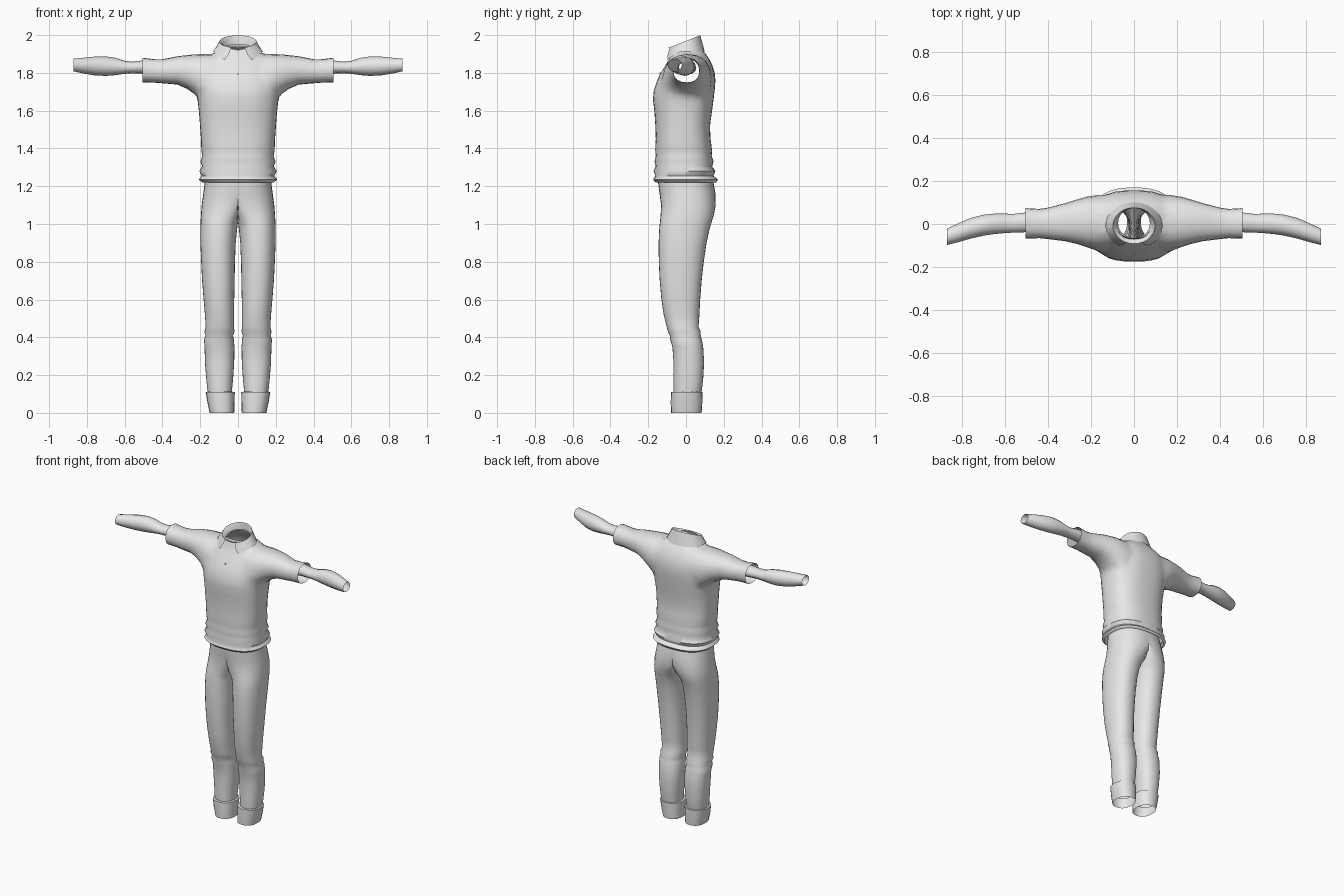
import bpy, bmesh, math
from mathutils import Vector

if "Cube" in bpy.data.objects:
    bpy.data.objects.remove(bpy.data.objects["Cube"])

grey = bpy.data.materials.new("plain_grey_cloth")
grey.diffuse_color = (0.8, 0.8, 0.8, 1)
grey.use_nodes = True
grey.node_tree.nodes["Principled BSDF"].inputs["Base Color"].default_value = grey.diffuse_color


def oval(lo_u, hi_u, lo_v, hi_v, n=24, power=2.0):
    """Closed superellipse filling the given box."""
    pts = []
    for i in range(n):
        a = 2 * math.pi * i / n
        c, s = math.cos(a), math.sin(a)
        c = 0 if abs(c) < 1e-9 else math.copysign(abs(c) ** (2 / power), c)
        s = 0 if abs(s) < 1e-9 else math.copysign(abs(s) ** (2 / power), s)
        pts.append(((lo_u + hi_u) / 2 + (hi_u - lo_u) / 2 * c,
                    (lo_v + hi_v) / 2 + (hi_v - lo_v) / 2 * s))
    return pts


def loft(name, rings, capped=False, closed=True):
    """Skin a list of equal-length point rings."""
    bm = bmesh.new()
    rows = [[bm.verts.new(p) for p in r] for r in rings]
    n = len(rows[0])
    for a, b in zip(rows, rows[1:]):
        for i in range(n if closed else n - 1):
            j = (i + 1) % n
            bm.faces.new((a[i], a[j], b[j], b[i]))
    if capped:
        bm.faces.new(rows[0])
        bm.faces.new(rows[-1])
    bmesh.ops.recalc_face_normals(bm, faces=bm.faces)
    me = bpy.data.meshes.new(name)
    bm.to_mesh(me)
    bm.free()
    ob = bpy.data.objects.new(name, me)
    bpy.context.collection.objects.link(ob)
    me.materials.append(grey)
    return ob


def activate(ob):
    bpy.ops.object.select_all(action='DESELECT')
    ob.select_set(True)
    bpy.context.view_layer.objects.active = ob


def smooth(ob, angle=45):
    activate(ob)
    bpy.ops.object.shade_smooth_by_angle(angle=math.radians(angle))


def mirror(ob):
    activate(ob)
    m = ob.modifiers.new("mirror", 'MIRROR')
    m.merge_threshold = 0.0005
    bpy.ops.object.modifier_apply(modifier=m.name)


# Shirt body: z, half width, front y, back y (rumpled hem at the bottom)
body = [(1.22, .190, -.160, .160), (1.235, .207, -.174, .170),
        (1.255, .192, -.162, .145), (1.28, .205, -.172, .156),
        (1.305, .189, -.160, .138), (1.33, .199, -.167, .146),
        (1.36, .188, -.160, .136), (1.39, .194, -.163, .138),
        (1.45, .196, -.160, .130), (1.52, .201, -.162, .127),
        (1.60, .208, -.168, .138), (1.66, .216, -.175, .146),
        (1.71, .222, -.170, .152), (1.76, .228, -.153, .156),
        (1.80, .228, -.133, .152), (1.84, .210, -.109, .140),
        (1.87, .185, -.092, .125), (1.90, .140, -.078, .105),
        (1.925, .092, -.070, .083), (1.94, .078, -.066, .077)]
shirt = loft("shirt", [[(x, y, z) for x, y in oval(-w, w, f, b, 40, 2.5)]
                       for z, w, f, b in body], capped=True)

# Short sleeves: x, low z, high z, front y, back y
sleeve = [(.05, 1.72, 1.87, -.08, .09), (.16, 1.63, 1.905, -.135, .143),
          (.22, 1.675, 1.904, -.113, .135), (.26, 1.715, 1.900, -.095, .120),
          (.32, 1.738, 1.888, -.080, .097), (.40, 1.745, 1.872, -.070, .076),
          (.44, 1.748, 1.872, -.066, .070), (.505, 1.75, 1.88, -.068, .074)]
for side in (-1, 1):
    cutter = loft("sleeve_helper", [[(side * x, y, z) for y, z in oval(f, b, lo, hi, 20, 2.3)]
                                    for x, lo, hi, f, b in sleeve], capped=True)
    activate(shirt)
    m = shirt.modifiers.new("join", 'BOOLEAN')
    m.operation, m.solver, m.object = 'UNION', 'EXACT', cutter
    bpy.ops.object.modifier_apply(modifier=m.name)
    bpy.data.objects.remove(cutter)

# Open the hem, neck and sleeve ends, then soften the shoulder joins
bm = bmesh.new()
bm.from_mesh(shirt.data)
ends = [f for f in bm.faces if all(v.co.z < 1.221 for v in f.verts)
        or all(v.co.z > 1.939 for v in f.verts)
        or all(abs(v.co.x) > .504 for v in f.verts)]
bmesh.ops.delete(bm, geom=ends, context='FACES')
bmesh.ops.remove_doubles(bm, verts=bm.verts, dist=.002)
joins = [v for v in bm.verts if .12 < abs(v.co.x) < .30 and 1.60 < v.co.z < 1.92]
for _ in range(4):
    bmesh.ops.smooth_vert(bm, verts=joins, factor=.4,
                          use_axis_x=True, use_axis_y=True, use_axis_z=True)
bm.to_mesh(shirt.data)
bm.free()
smooth(shirt, 60)

# Forearm sleeves: x, low z, high z, front y, back y
arm = [(.42, 1.79, 1.865, -.04, .055), (.50, 1.795, 1.866, -.038, .054),
       (.56, 1.797, 1.860, -.040, .047), (.60, 1.795, 1.864, -.042, .048),
       (.65, 1.788, 1.880, -.047, .048), (.70, 1.784, 1.887, -.054, .043),
       (.76, 1.787, 1.886, -.068, .028), (.82, 1.797, 1.880, -.085, .002),
       (.87, 1.808, 1.875, -.098, -.022)]
arms = loft("forearm_sleeves", [[(x, y, z) for y, z in oval(f, b, lo, hi, 12)]
                                for x, lo, hi, f, b in arm])
mirror(arms)
smooth(arms)

# Trousers: z, inner x, outer x, front y, back y (inner x below 0 merges the legs)
leg = [(.06, .030, .152, -.062, .072), (.12, .032, .162, -.066, .084),
       (.18, .026, .168, -.066, .091), (.27, .020, .175, -.066, .096),
       (.35, .019, .177, -.072, .091), (.39, .022, .180, -.084, .083),
       (.41, .026, .172, -.086, .078), (.43, .018, .178, -.096, .078),
       (.455, .022, .171, -.102, .066), (.52, .020, .175, -.118, .071),
       (.60, .020, .182, -.130, .075), (.70, .018, .190, -.139, .083),
       (.80, .016, .195, -.144, .094), (.90, .012, .199, -.145, .109),
       (.97, .005, .199, -.142, .124), (1.01, -.006, .198, -.138, .136),
       (1.05, -.040, .196, -.134, .148), (1.10, -.100, .192, -.132, .157),
       (1.16, -.150, .184, -.140, .156), (1.22, -.176, .176, -.148, .146),
       (1.28, -.172, .172, -.148, .132)]
trousers = loft("trousers", [[(max(0, x), y, z) for x, y in oval(i, o, f, b, 32, 2.25)]
                             for z, i, o, f, b in leg])
bm = bmesh.new()
bm.from_mesh(trousers.data)
middle = [f for f in bm.faces if all(v.co.x < 1e-5 for v in f.verts)]
bmesh.ops.delete(bm, geom=middle, context='FACES')
bm.to_mesh(trousers.data)
bm.free()
mirror(trousers)
smooth(trousers, 60)

# Turned-up cuffs
cuff = [(.112, .030, .160, -.064, .082), (.110, .017, .171, -.080, .088),
        (.05, .018, .161, -.081, .086), (0, .020, .150, -.079, .083)]
cuffs = loft("trouser_cuffs", [[(x, y, z) for x, y in oval(i, o, f, b, 20, 2.3)]
                               for z, i, o, f, b in cuff])
mirror(cuffs)
smooth(cuffs)


# Collar: a tilted stand with a folded flap that is open at the front
def collar_ring(rx, front, back, z_of, start=0, n=28):
    pts = []
    for k in range(n):
        a = math.radians(start + (360 - 2 * start) * k / (n - 1 if start else n))
        f = (1 - math.cos(a)) / 2
        pts.append((rx * math.sin(a), front + (back - front) * f, z_of(f)))
    return pts


stand = loft("collar_stand", [
    collar_ring(.074, -.066, .074, lambda f: 1.915 + .035 * f),
    collar_ring(.082, -.076, .074, lambda f: 1.928 + .052 * f),
    collar_ring(.098, -.092, .076, lambda f: 1.933 + .066 * f)])
smooth(stand, 60)


def flap_z(f):
    return 1.912 - .056 * max(0, 1 - f / .42) ** 1.3


flap = loft("collar_flap", [
    collar_ring(.098, -.092, .076, lambda f: 1.933 + .066 * f, 22),
    collar_ring(.114, -.105, .088, lambda f: (1.935 + .064 * f + flap_z(f)) / 2, 25),
    collar_ring(.132, -.116, .100, flap_z, 32)], closed=False)
smooth(flap, 60)

# Small button below the neck opening
button = loft("button", [[(x, y, z) for x, z in oval(-r, r, 1.797 - r, 1.797 + r, 10)]
                         for r, y in ((.005, -.128), (.005, -.139), (.001, -.140))])
smooth(button)
